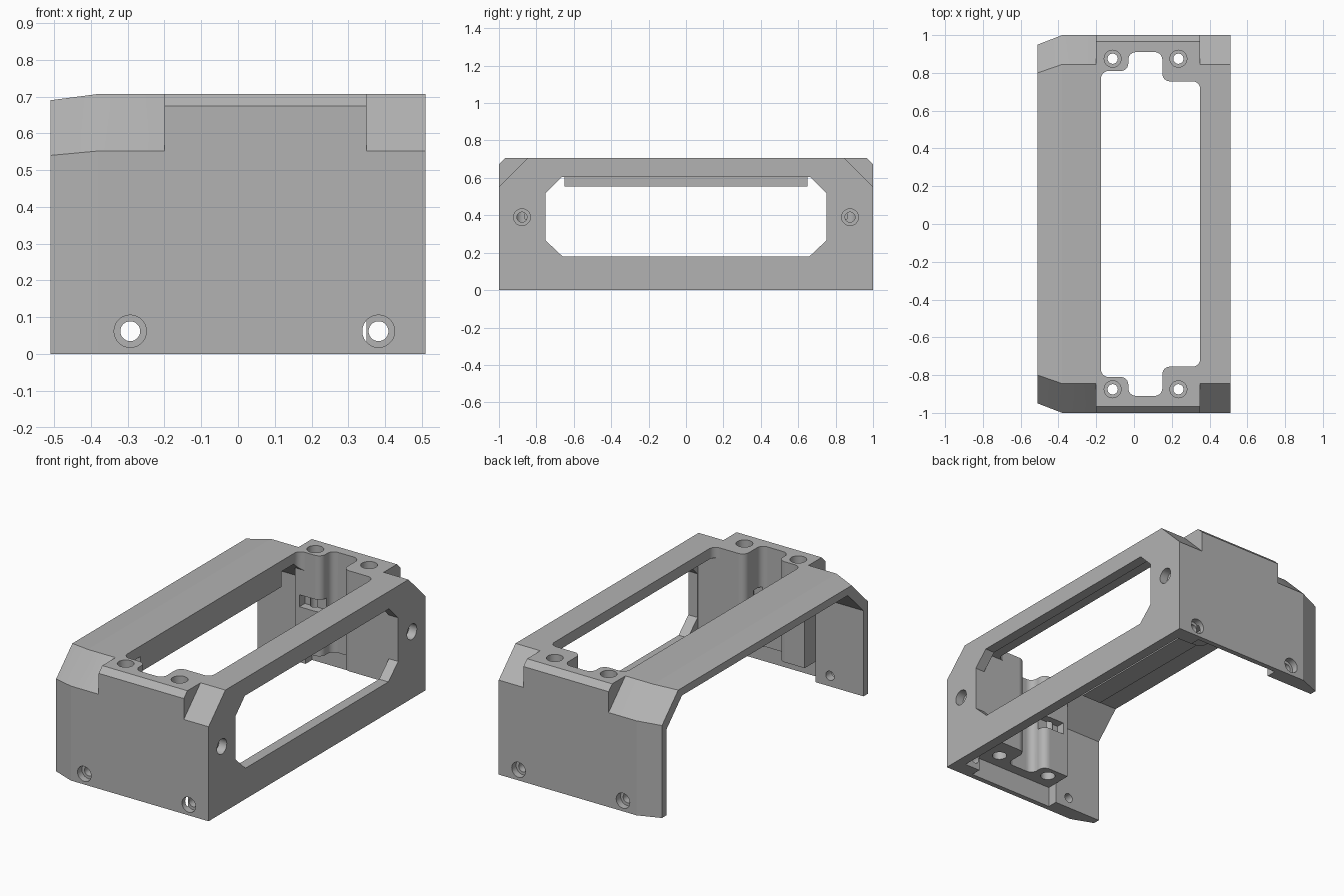
import bpy, bmesh
from math import sin, cos, pi
from mathutils import Vector

cube = bpy.data.objects.get("Cube")
if cube:
    bpy.data.objects.remove(cube, do_unlink=True)

grey = bpy.data.materials.new("plain_grey")
grey.use_nodes = True
grey.diffuse_color = (0.45, 0.45, 0.45, 1)
grey.node_tree.nodes["Principled BSDF"].inputs["Base Color"].default_value = (0.45, 0.45, 0.45, 1)


def loft(name, rings):
    """Closed solid through matching rings of 3D points."""
    bm = bmesh.new()
    loops = [[bm.verts.new(p) for p in ring] for ring in rings]
    n = len(loops[0])
    bm.faces.new(loops[0])
    bm.faces.new(loops[-1])
    for a, b in zip(loops, loops[1:]):
        for i in range(n):
            j = (i + 1) % n
            bm.faces.new((a[i], a[j], b[j], b[i]))
    bmesh.ops.recalc_face_normals(bm, faces=bm.faces)
    mesh = bpy.data.meshes.new(name)
    bm.to_mesh(mesh)
    bm.free()
    mesh.materials.append(grey)
    ob = bpy.data.objects.new(name, mesh)
    bpy.context.collection.objects.link(ob)
    return ob


def place(axis, d, a, b):
    return {"x": (d, a, b), "y": (a, d, b), "z": (a, b, d)}[axis]


def prism(name, axis, pts, lo, hi):
    return loft(name, [[place(axis, d, a, b) for a, b in pts] for d in (lo, hi)])


def box(name, x, y, z):
    return prism(name, "z", [(x[0], y[0]), (x[1], y[0]), (x[1], y[1]), (x[0], y[1])], *z)


def rod(name, axis, centre, r, lo, hi, n=28):
    ring = [(centre[0] + r * cos(2 * pi * i / n), centre[1] + r * sin(2 * pi * i / n)) for i in range(n)]
    return prism(name, axis, ring, lo, hi)


def rounded(pts, r, steps=6):
    out = []
    for i, p in enumerate(pts):
        p = Vector(p)
        u = (Vector(pts[i - 1]) - p).normalized()
        v = (Vector(pts[(i + 1) % len(pts)]) - p).normalized()
        for k in range(steps + 1):
            t = k / steps * pi / 2
            out.append(tuple(p + u * r * (1 - sin(t)) + v * r * (1 - cos(t))))
    return out


def mirrored(half):
    """Complete a half outline by reflecting its first coordinate."""
    return half + [(-a, b) for a, b in reversed(half)]


# Outer block with its two open-side corners tapered
TOP, END, SIDE = 0.707, 1.0, 0.51
frame = prism("enclosure_frame", "z",
              [(SIDE, -END), (SIDE, END), (-0.38, END), (-SIDE, 0.95), (-SIDE, -0.95), (-0.38, -END)], 0, TOP)
tools = []


def combine(ob, op="DIFFERENCE"):
    ob.hide_render = True
    mod = frame.modifiers.new(ob.name, "BOOLEAN")
    mod.operation, mod.solver, mod.object = op, "EXACT", ob
    tools.append(ob)


# Hollow interior, open underneath and on the -x side
combine(prism("hollow", "x", mirrored([(0.91, -0.5), (0.91, 0.5), (0.765, 0.645)]), -0.8, 0.45))

# Rib under the open-side beam
combine(box("rib", (-0.3, -0.16), (-0.65, 0.65), (0.555, 0.67)), "UNION")

# Screw columns at both ends
for s in (-1, 1):
    combine(box("narrow_column", (-0.2, 0.03), (s * 0.81, s * 0.95), (0.12, 0.67)), "UNION")
    combine(box("wide_column", (0.0, 0.47), (s * 0.755, s * 0.95), (0.12, 0.67)), "UNION")

# Top opening that shapes the columns
half = [(-0.175, 0.81), (-0.03, 0.81), (-0.03, 0.91), (0.15, 0.91), (0.15, 0.755), (0.35, 0.755)]
outline = half + [(x, -y) for x, y in reversed(half)]
combine(prism("top_opening", "z", rounded(outline, 0.04), -0.5, 1))

# Side window
combine(prism("side_window", "x",
              mirrored([(0.66, 0.18), (0.75, 0.265), (0.75, 0.52), (0.665, 0.605)]), 0.4, 0.6))

# Gentle slope of the top towards the open side
combine(prism("top_slope", "y", [(-0.38, TOP), (-0.6, 0.678), (-0.6, 0.9), (-0.38, 0.9)], -1.2, 1.2))


def bevel_ring(x, total, s):
    """Triangle beyond the line y + z = total."""
    return [(x, s * (total - 0.3), 0.3), (x, s * (total + 0.5), 1.1), (x, s * (total - 1.1), 1.1)]


for s in (-1, 1):
    # Large end bevels on both sides, small one between
    combine(loft("open_side_bevel",
                 [bevel_ring(x, t, s) for x, t in ((-0.2, 1.552), (-0.38, 1.552), (-0.6, 1.447))]))
    combine(loft("window_side_bevel", [bevel_ring(x, 1.552, s) for x in (0.35, 0.6)]))
    combine(loft("middle_bevel", [bevel_ring(x, 1.674, s) for x in (-0.25, 0.4)]))

    # Recess in the end wall under the columns
    combine(box("wall_recess", (-0.2, 0.35), (s * 0.88, s * 0.97), (-0.2, 0.12)))

    # Nut slots in the columns
    combine(box("narrow_slot", (-0.17, 0.0), (s * 0.78, s * 0.86), (0.38, 0.45)))
    combine(box("wide_slot", (0.1, 0.19), (s * 0.835, s * 0.9), (0.33, 0.47)))

    # Counterbored holes: end wall, column tops, window wall
    for x in (-0.293, 0.382):
        combine(rod("end_hole", "y", (x, 0.062), 0.027, s * 0.85, s * 1.1))
        combine(rod("end_counterbore", "y", (x, 0.062), 0.044, s * 0.96, s * 1.1))
    for x in (-0.113, 0.235):
        combine(rod("column_hole", "z", (x, s * 0.875), 0.027, 0.0, 0.8))
        combine(rod("column_counterbore", "z", (x, s * 0.875), 0.045, 0.65, 0.8))
        combine(rod("column_foot_bore", "z", (x, s * 0.875), 0.04, 0.05, 0.2))
    combine(rod("side_hole", "x", (s * 0.877, 0.39), 0.027, 0.12, 0.6))
    combine(rod("side_counterbore", "x", (s * 0.877, 0.39), 0.045, 0.46, 0.6))

# Bake the solid and remove the helpers
bpy.context.view_layer.update()
graph = bpy.context.evaluated_depsgraph_get()
solid = bpy.data.meshes.new_from_object(frame.evaluated_get(graph))
frame.modifiers.clear()
frame.data = solid
solid.name = "enclosure_frame"
solid.materials.clear()
solid.materials.append(grey)
for poly in solid.polygons:
    poly.material_index = 0
for ob in tools:
    bpy.data.objects.remove(ob, do_unlink=True)

# Smooth the rounded walls, keep edges crisp
for ob in bpy.context.selected_objects:
    ob.select_set(False)
frame.select_set(True)
bpy.context.view_layer.objects.active = frame
bpy.ops.object.shade_smooth_by_angle(angle=pi / 9)
for poly in solid.polygons:
    if max(abs(c) for c in poly.normal) > 0.9999:
        poly.use_smooth = False
